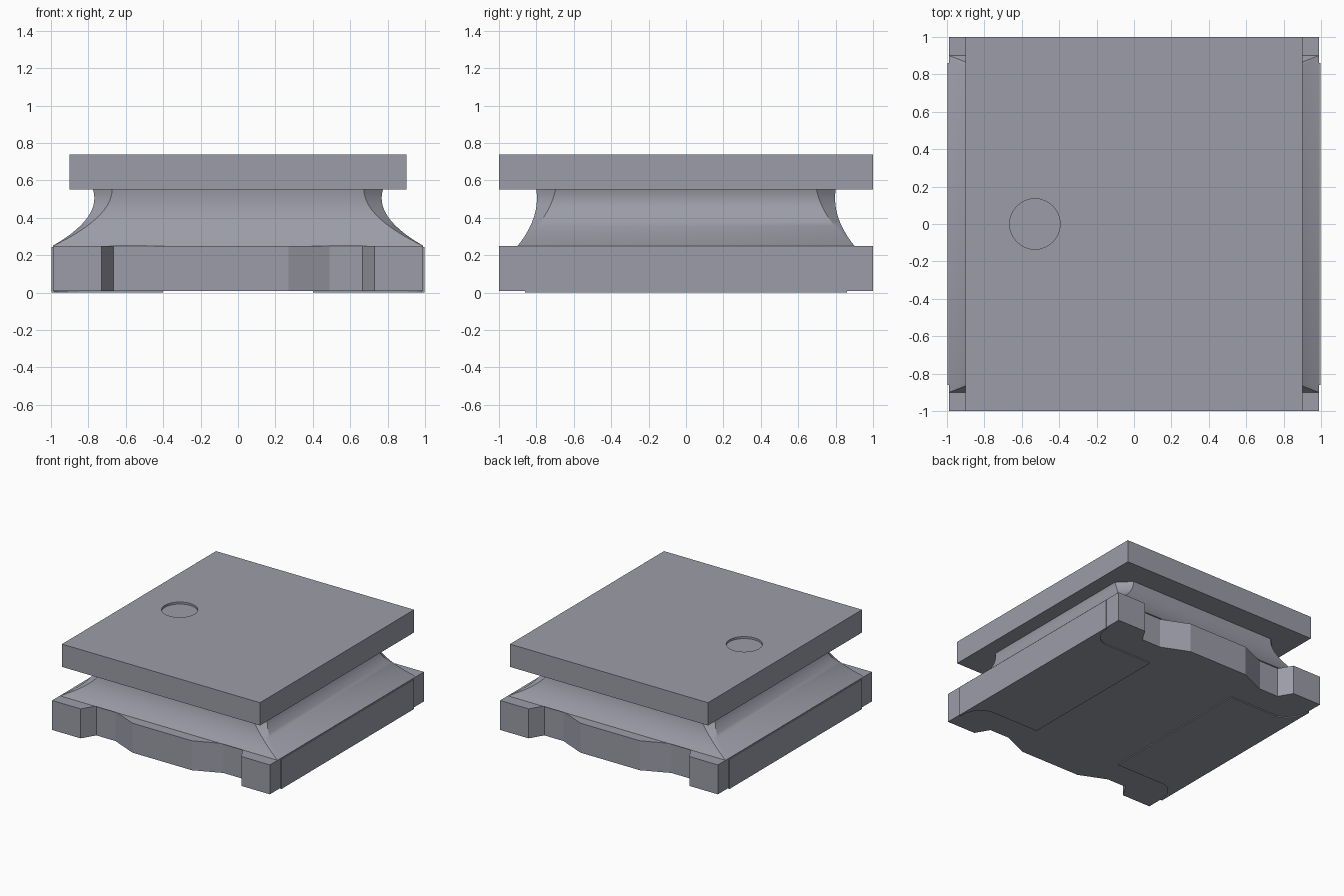
import bpy, bmesh, math

cube = bpy.data.objects.get("Cube")
if cube:
    bpy.data.objects.remove(cube, do_unlink=True)

grey = bpy.data.materials.new("lavender_grey")
grey.use_nodes = True
colour = (0.33, 0.335, 0.39, 1)
grey.diffuse_color = colour
grey.node_tree.nodes["Principled BSDF"].inputs["Base Color"].default_value = colour


def finish(name, bm):
    bmesh.ops.recalc_face_normals(bm, faces=bm.faces[:])
    mesh = bpy.data.meshes.new(name)
    bm.to_mesh(mesh)
    bm.free()
    mesh.materials.append(grey)
    obj = bpy.data.objects.new(name, mesh)
    bpy.context.collection.objects.link(obj)
    return obj


def loft(name, rings):
    """Skin a stack of equal-length outlines and cap both ends."""
    bm = bmesh.new()
    loops = [[bm.verts.new(p) for p in ring] for ring in rings]
    for low, high in zip(loops, loops[1:]):
        for i in range(len(low)):
            j = (i + 1) % len(low)
            bm.faces.new((low[i], low[j], high[j], high[i]))
    bm.faces.new(loops[0])
    bm.faces.new(loops[-1])
    return finish(name, bm)


def prism(name, outline, z0, z1):
    return loft(name, [[(x, y, z) for x, y in outline] for z in (z0, z1)])


# Base with scalloped front and back edges
half = [(0.27, -0.985), (0.49, -0.89), (0.665, -0.89), (0.73, -1), (0.99, -1)]
front = [(-x, y) for x, y in reversed(half)] + half
prism("base", front + [(-x, -y) for x, y in front], 0.008, 0.25)

# Wrapped side plates: a flared foot plate underneath and a panel up the side
for side, label in ((1, "left"), (-1, "right")):
    edge = [(0.4, 0.665), (0.85, 0.665), (0.91, 0.69), (0.96, 0.75), (0.997, 0.86)]
    foot = edge + [(x, -y) for x, y in reversed(edge)]
    prism(label + "_foot_plate", [(side * x, y) for x, y in foot], 0, 0.009)
    panel = [(0.98, -0.86), (0.997, -0.86), (0.997, 0.86), (0.98, 0.86)]
    prism(label + "_side_panel", [(side * x, y) for x, y in panel], 0, 0.243)

# Concave neck, its corners cut wider towards the top
steps = 14
rings = []
for i in range(steps + 1):
    t = i / steps
    z = 0.25 + 0.3 * t
    sweep = abs(1 - t / 0.85) ** 2
    hx = 0.768 + 0.222 * sweep
    hy = 0.797 + 0.103 * sweep
    c = 0.002 + 0.1 * t
    quarter = [(hx, hy - c), (hx - c, hy)]
    ring = quarter + [(-x, y) for x, y in reversed(quarter)]
    ring += [(-x, -y) for x, y in ring]
    rings.append([(x, y, z) for x, y in ring])
neck = loft("neck", rings)

# Top slab with a shallow round recess
slab = prism("top_slab", [(-0.9, -1), (0.9, -1), (0.9, 1), (-0.9, 1)], 0.55, 0.737)
circle = [(-0.53 + 0.135 * math.cos(a * math.tau / 32), 0.135 * math.sin(a * math.tau / 32))
          for a in range(32)]
cutter = prism("recess_cutter", circle, 0.72, 0.8)
cutter.hide_render = True
cutter.hide_viewport = True
cut = slab.modifiers.new("recess", "BOOLEAN")
cut.operation = "DIFFERENCE"
cut.solver = "EXACT"
cut.object = cutter

# Smooth curve on the neck, sharp corner edges
bpy.ops.object.select_all(action="DESELECT")
neck.select_set(True)
bpy.context.view_layer.objects.active = neck
bpy.ops.object.shade_smooth_by_angle(angle=math.radians(30))
